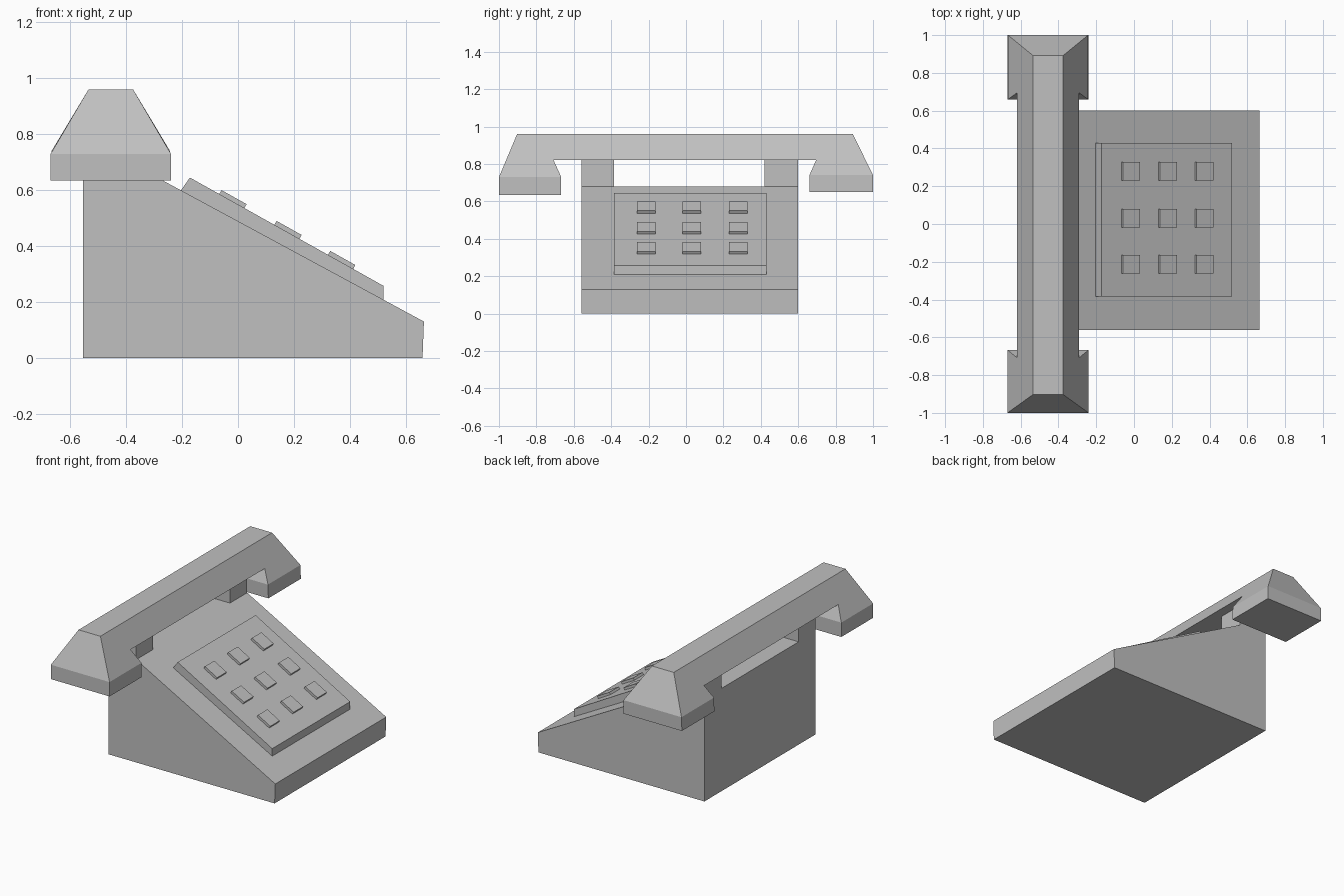
import bpy
import bmesh
from mathutils import Matrix, Vector
import math

cube = bpy.data.objects.get("Cube")
if cube:
    bpy.data.objects.remove(cube, do_unlink=True)

# Single plastic colour
grey = bpy.data.materials.new("light_grey_plastic")
grey.use_nodes = True
colour = (0.53, 0.53, 0.53, 1)
grey.diffuse_color = colour
grey.node_tree.nodes["Principled BSDF"].inputs["Base Color"].default_value = colour


def finish(name, bm):
    bmesh.ops.recalc_face_normals(bm, faces=bm.faces)
    mesh = bpy.data.meshes.new(name)
    bm.to_mesh(mesh)
    bm.free()
    mesh.materials.append(grey)
    obj = bpy.data.objects.new(name, mesh)
    bpy.context.collection.objects.link(obj)
    return obj


def prism(bm, outline, place_a, place_b):
    """Closed solid between two placements of the same 2D outline."""
    a = [bm.verts.new(place_a(*p)) for p in outline]
    b = [bm.verts.new(place_b(*p)) for p in outline]
    bm.faces.new(a)
    bm.faces.new(b[::-1])
    for i in range(len(a)):
        j = (i + 1) % len(a)
        bm.faces.new((a[i], b[i], b[j], a[j]))


def side_profile(name, outline, y0, y1):
    bm = bmesh.new()
    prism(bm, outline, lambda x, z: (x, y0, z), lambda x, z: (x, y1, z))
    return finish(name, bm)


# Wedge body
side_profile("body", [(-0.555, 0), (0.66, 0), (0.665, 0.13),
                      (-0.353, 0.68), (-0.555, 0.68)], -0.56, 0.6)

# Cradle arms under the handset
arm = [(-0.555, 0.68), (-0.353, 0.68), (-0.353, 0.82), (-0.555, 0.82)]
side_profile("cradle_arm_front", arm, -0.56, -0.385)
side_profile("cradle_arm_back", arm, 0.42, 0.6)

# Raised keypad plate on the slope
side_profile("keypad_plate", [(-0.205, 0.598), (-0.172, 0.645),
                              (0.52, 0.258), (0.52, 0.207)], -0.385, 0.43)

# Three by three grid of keys lying on the plate
slope = math.atan2(0.387, 0.692)
for col, x in enumerate((-0.022, 0.175, 0.367)):
    for row, y in enumerate((-0.213, 0.031, 0.28)):
        z = 0.645 - math.tan(slope) * (x + 0.172)
        bm = bmesh.new()
        bmesh.ops.create_cube(bm, size=1, matrix=(
            Matrix.Translation(Vector((x, y, z)))
            @ Matrix.Rotation(slope, 4, "Y")
            @ Matrix.Diagonal((0.103, 0.098, 0.032, 1))))
        finish(f"key_{col + 1}_{row + 1}", bm)

# Handset: grip outline widens downwards, with upright skirts at both ends
centre = -0.455


def half_width(z):
    return min(0.215, 0.08 + 0.6 * (0.96 - z))


def left_side(y, z):
    return (centre - half_width(z), y, z)


def right_side(y, z):
    return (centre + half_width(z), y, z)


bm = bmesh.new()
prism(bm, [(-1, 0.73), (-0.903, 0.96), (0.892, 0.96), (1, 0.74),
           (0.66, 0.74), (0.695, 0.82), (-0.708, 0.82), (-0.667, 0.73)],
      left_side, right_side)
for outer, inner, low, high in ((-1, -0.667, 0.635, 0.73), (1, 0.66, 0.65, 0.74)):
    prism(bm, [(outer, low), (outer, high), (inner, high), (inner, low)],
          left_side, right_side)
# Drop the hidden walls between grip and skirts, then weld
bmesh.ops.remove_doubles(bm, verts=bm.verts, dist=0.0005)
hidden = [f for f in bm.faces if len(f.verts) == 4
          and all(abs(v.co.y) > 0.6 for v in f.verts)
          and max(v.co.z for v in f.verts) - min(v.co.z for v in f.verts) < 0.001
          and f.calc_center_median().z > 0.7 and f.calc_center_median().z < 0.8]
bmesh.ops.delete(bm, geom=hidden, context="FACES_ONLY")
finish("handset", bm)
